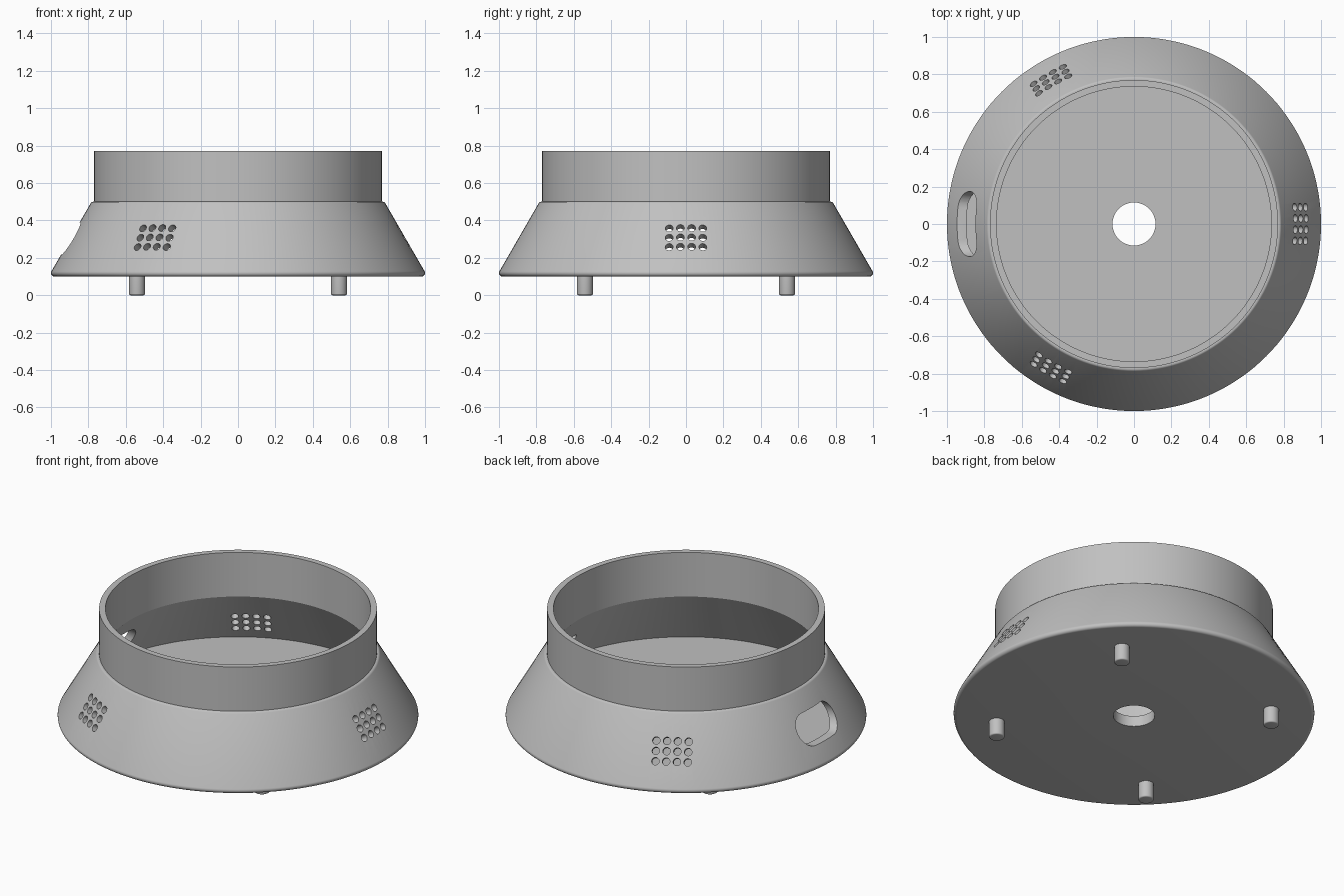
import bpy, bmesh
from math import sin, cos, pi, radians
from mathutils import Matrix, Vector

cube = bpy.data.objects.get("Cube")
if cube:
    bpy.data.objects.remove(cube, do_unlink=True)

grey = bpy.data.materials.new("plain_grey")
grey.use_nodes = True
colour = (0.53, 0.53, 0.53, 1)
grey.diffuse_color = colour
grey.node_tree.nodes["Principled BSDF"].inputs["Base Color"].default_value = colour


def add_object(name, bm):
    bmesh.ops.recalc_face_normals(bm, faces=bm.faces[:])
    mesh = bpy.data.meshes.new(name)
    bm.to_mesh(mesh)
    bm.free()
    mesh.materials.append(grey)
    obj = bpy.data.objects.new(name, mesh)
    bpy.context.collection.objects.link(obj)
    return obj


def shade(obj):
    bpy.ops.object.select_all(action='DESELECT')
    obj.select_set(True)
    bpy.context.view_layer.objects.active = obj
    bpy.ops.object.shade_smooth_by_angle(angle=radians(25))


def arc(cx, cz, r, start, end, steps):
    angles = [radians(start + (end - start) * i / steps) for i in range(steps + 1)]
    return [(cx + r * cos(a), cz + r * sin(a)) for a in angles]


def revolve(bm, profile, segments):
    """Turn a closed profile of (radius, height) points around z."""
    rings = [[bm.verts.new((r * cos(2 * pi * s / segments), r * sin(2 * pi * s / segments), z))
              for r, z in profile] for s in range(segments)]
    n = len(profile)
    for s in range(segments):
        a, b = rings[s], rings[(s + 1) % segments]
        for i in range(n):
            j = (i + 1) % n
            bm.faces.new((a[i], b[i], b[j], a[j]))


# Housing: floor with centre hole, sloped skirt and upright collar
skirt_edge = arc(0.981, 0.119, 0.019, -90, 30, 8)
shoulder = arc(0.7744, 0.485, 0.015, 30, 90, 4)
profile = ([(0.115, 0.1)] + skirt_edge + shoulder
           + [(0.77, 0.5), (0.77, 0.77), (0.735, 0.77), (0.735, 0.5),
              (0.925, 0.165), (0.115, 0.165)])
bm = bmesh.new()
revolve(bm, profile, 144)
housing = add_object("housing", bm)

# Cutter: three groups of vent holes, square to the sloped skirt
bm = bmesh.new()
tilt = Matrix.Rotation(radians(60), 4, 'Y')
for turn in (0, 120, 240):
    spin = Matrix.Rotation(radians(turn), 4, 'Z')
    for z in (0.26, 0.31, 0.36):
        radius = 0.9975 - (z - 0.1285) * 0.577
        for col in range(4):
            place = Matrix.Translation((radius, (col - 1.5) * 0.06, z))
            bmesh.ops.create_cone(bm, cap_ends=True, segments=20, radius1=0.021,
                                  radius2=0.021, depth=0.16, matrix=spin @ place @ tilt)

# Cutter: rounded slot through the right side
outline = arc(0.09, 0.303, 0.085, -90, 90, 12) + arc(-0.09, 0.303, 0.085, 90, 270, 12)
face = bm.faces.new([bm.verts.new((-1.1, y, z)) for y, z in outline])
extruded = bmesh.ops.extrude_face_region(bm, geom=[face], use_keep_orig=True)["geom"]
bmesh.ops.translate(bm, vec=Vector((0.4, 0, 0)),
                    verts=[v for v in extruded if isinstance(v, bmesh.types.BMVert)])
cutter = add_object("opening_cutter", bm)
cutter.hide_render = True

cut = housing.modifiers.new("openings", 'BOOLEAN')
cut.operation = 'DIFFERENCE'
cut.solver = 'EXACT'
cut.object = cutter
graph = bpy.context.evaluated_depsgraph_get()
result = bpy.data.meshes.new_from_object(housing.evaluated_get(graph))
housing.modifiers.clear()
housing.data = result
bpy.data.objects.remove(cutter, do_unlink=True)
shade(housing)

# Four short feet with softened lower edges
for x, side in ((-0.54, "right"), (0.54, "left")):
    for y, end in ((-0.54, "front"), (0.54, "back")):
        bm = bmesh.new()
        rim = arc(0.035, 0.008, 0.008, -90, 0, 4)
        revolve(bm, [(0.001, 0)] + rim + [(0.043, 0.11), (0.001, 0.11)], 32)
        bmesh.ops.remove_doubles(bm, verts=bm.verts[:], dist=0.0001)
        foot = add_object(f"{end}_{side}_foot", bm)
        foot.location = (x, y, 0)
        shade(foot)
